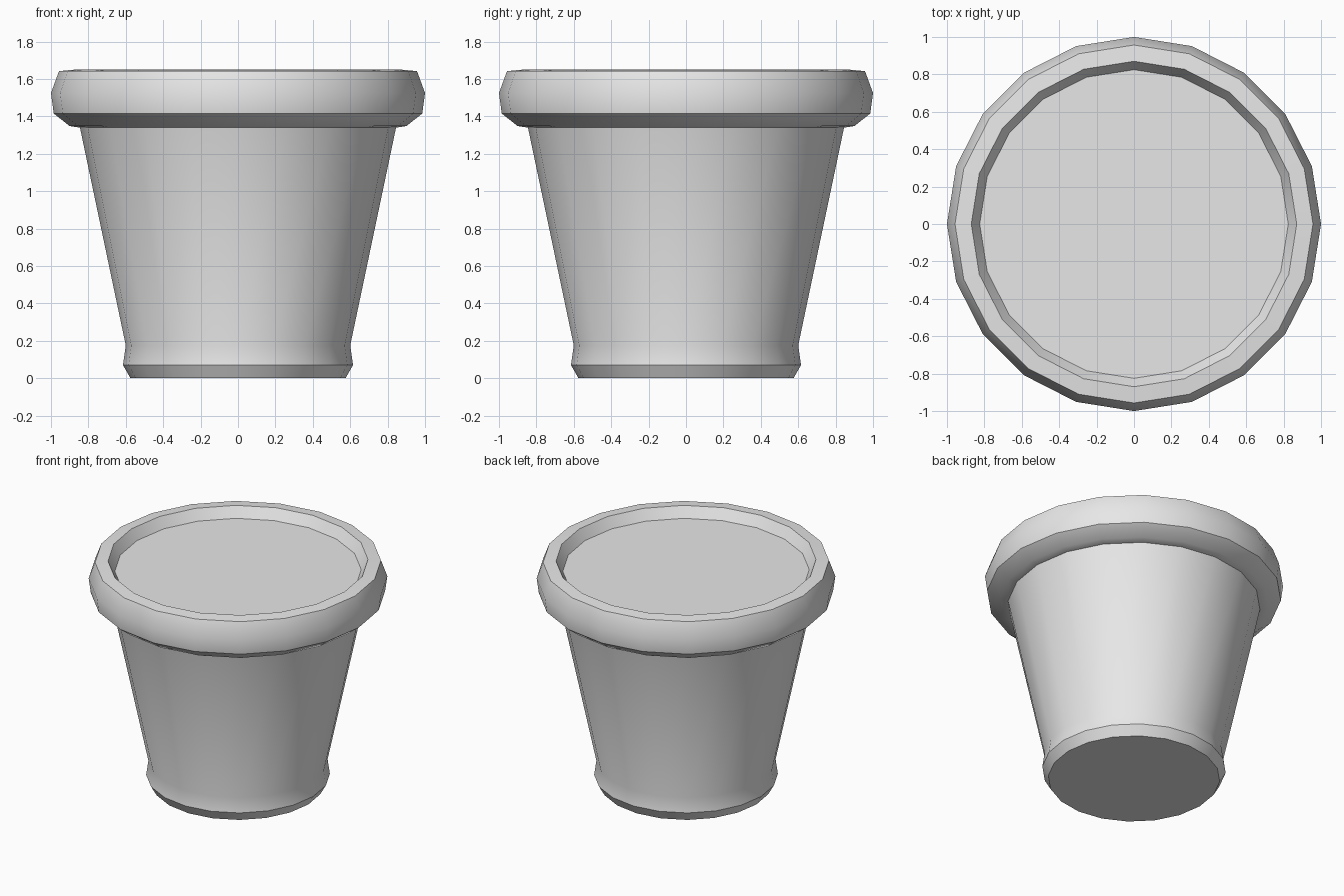
import bpy, bmesh, math

SIDES = 20

default_cube = bpy.data.objects.get("Cube")
if default_cube:
    bpy.data.objects.remove(default_cube, do_unlink=True)

grey = bpy.data.materials.new("light_grey")
grey.use_nodes = True
colour = (0.8, 0.8, 0.8, 1)
grey.diffuse_color = colour
grey.node_tree.nodes["Principled BSDF"].inputs["Base Color"].default_value = colour


def lathe(name, profile, cap_start=False, cap_end=False):
    """Turn a list of (radius, height) points around the z axis."""
    bm = bmesh.new()
    rings = []
    for radius, z in profile:
        angles = [math.tau * i / SIDES for i in range(SIDES)]
        rings.append([bm.verts.new((radius * math.cos(a), radius * math.sin(a), z))
                      for a in angles])
    for low, high in zip(rings, rings[1:]):
        for i in range(SIDES):
            j = (i + 1) % SIDES
            bm.faces.new((low[i], low[j], high[j], high[i]))
    if cap_start:
        bm.faces.new(rings[0][::-1])
    if cap_end:
        bm.faces.new(rings[-1])
    mesh = bpy.data.meshes.new(name)
    bm.to_mesh(mesh)
    bm.free()
    mesh.materials.append(grey)
    obj = bpy.data.objects.new(name, mesh)
    bpy.context.collection.objects.link(obj)
    bpy.ops.object.select_all(action='DESELECT')
    obj.select_set(True)
    bpy.context.view_layer.objects.active = obj
    bpy.ops.object.shade_smooth_by_angle(angle=math.radians(33))
    return obj


# Tapered body with a small flared foot and closed base
lathe("pot_body", [(0.575, 0), (0.615, 0.07), (0.6, 0.175), (0.845, 1.34)],
      cap_start=True)

# Thick rounded rim, its inner wall and the flat soil that closes it
lathe("pot_rim_and_soil", [(0.845, 1.34), (0.9, 1.348), (0.985, 1.415), (1.0, 1.525),
                           (0.957, 1.642), (0.87, 1.65), (0.825, 1.575)],
      cap_end=True)
